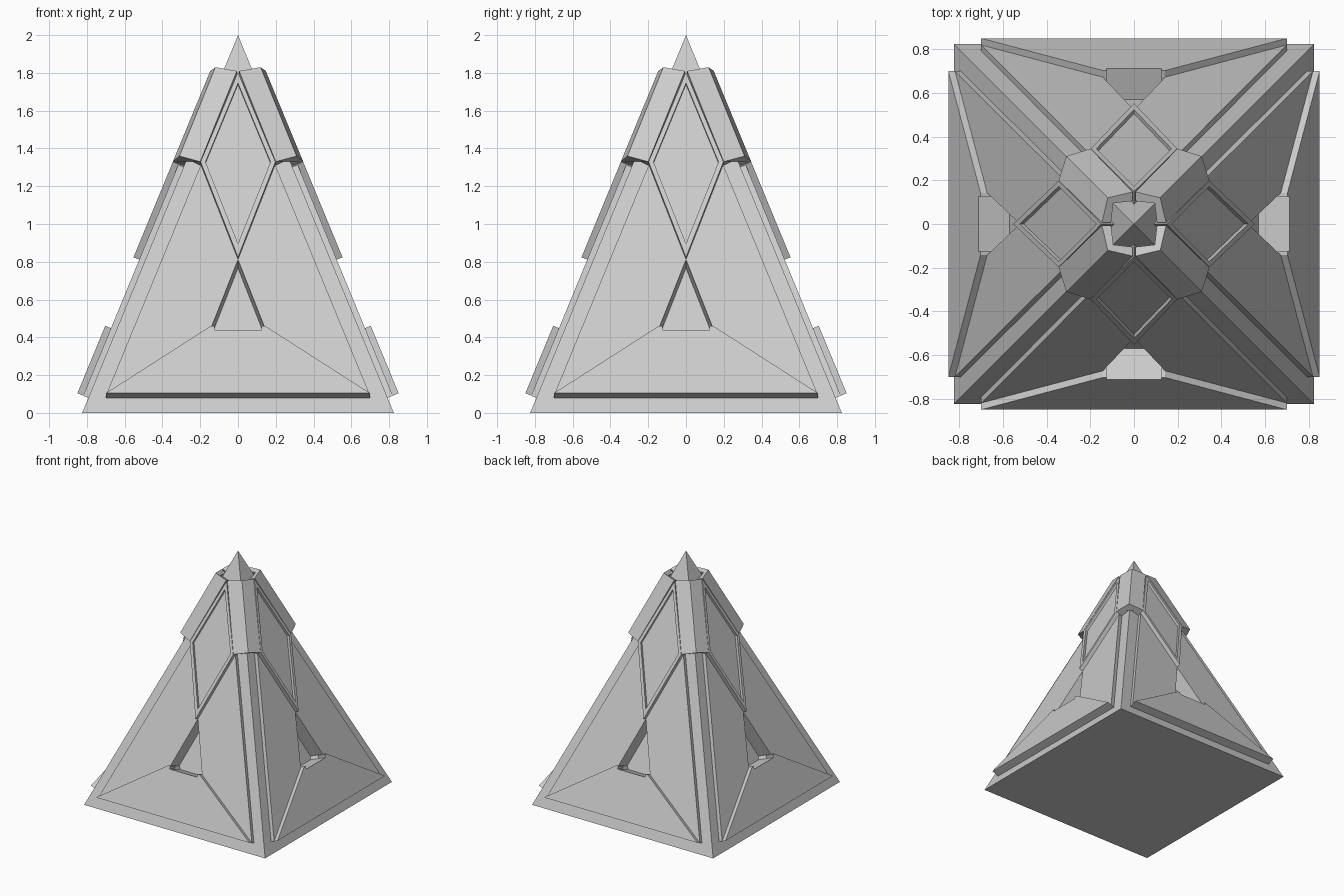
import bpy, bmesh
from math import pi
from mathutils import Matrix, Vector

cube = bpy.data.objects.get("Cube")
if cube:
    bpy.data.objects.remove(cube, do_unlink=True)

HALF, HEIGHT = 0.825, 2.0
SLOPE = HALF / HEIGHT
NORMAL = Vector((0, -1, SLOPE)).normalized()
LOW, HIGH, DEEP = 0.03, 0.063, -0.09      # panel levels measured from the core

stone = bpy.data.materials.new("grey_stone")
stone.use_nodes = True
stone.diffuse_color = (0.6, 0.6, 0.6, 1)
stone.node_tree.nodes["Principled BSDF"].inputs["Base Color"].default_value = (0.6, 0.6, 0.6, 1)


def on_face(outline, level):
    """Lay (across, height) points on the front slope, raised along its normal."""
    return [Vector((u, SLOPE * z - HALF, z)) + NORMAL * level for u, z in outline]


def mirrored(outline):
    return [(-u, z) for u, z in outline]


def loft(bm, rings):
    """Join rings of equal length and close both ends."""
    rows = [[bm.verts.new(p) for p in ring] for ring in rings]
    n = len(rows[0])
    for a, b in zip(rows, rows[1:]):
        for i in range(n):
            j = (i + 1) % n
            bm.faces.new((a[i], a[j], b[j], b[i]))
    bm.faces.new(rows[0][::-1])
    bm.faces.new(rows[-1])


def build(name, solids, turns=4):
    """Make one object holding the lofted solids, repeated around z."""
    bm = bmesh.new()
    for k in range(turns):
        turn = Matrix.Rotation(k * pi / 2, 3, 'Z')
        for rings in solids:
            loft(bm, [[turn @ Vector(p) for p in ring] for ring in rings])
    bmesh.ops.recalc_face_normals(bm, faces=bm.faces)
    mesh = bpy.data.meshes.new(name)
    bm.to_mesh(mesh)
    bm.free()
    mesh.materials.append(stone)
    obj = bpy.data.objects.new(name, mesh)
    bpy.context.collection.objects.link(obj)
    return obj


def slab(outline, bottom, top):
    return [on_face(outline, bottom), on_face(outline, top)]


# Core pyramid
bpy.ops.mesh.primitive_cone_add(vertices=4, radius1=HALF * 2 ** 0.5, depth=HEIGHT,
                                location=(0, 0, HEIGHT / 2), rotation=(0, 0, pi / 4))
core = bpy.context.object
core.name = "core_pyramid"
core.data.materials.append(stone)

# Triangular niche cut into each side of the core
niche = [(0, 0.8), (-0.143, 0.437), (-0.125, 0.415), (0.125, 0.415), (0.143, 0.437)]
cutter = build("niche_cutter", [slab(niche, DEEP, 0.05)])
cutter.hide_render = True
cut = core.modifiers.new("niches", 'BOOLEAN')
cut.operation, cut.solver, cut.object = 'DIFFERENCE', 'EXACT', cutter
bpy.context.view_layer.objects.active = core
bpy.ops.object.modifier_apply(modifier=cut.name)
bpy.data.objects.remove(cutter, do_unlink=True)

# Pair of low side panels on each face
panel = [(0.7, 0.08), (0, 1.78), (0, 0.8), (0.143, 0.437)]
build("side_panels", [slab(panel, -0.005, LOW), slab(mirrored(panel), -0.005, LOW)])

# Raised sill below each niche, notched at the niche corners
sill = [(0.7, 0.08), (0.143, 0.437), (0.125, 0.437), (0.125, 0.415)]
build("sill_plates", [slab(sill + mirrored(sill)[::-1], -0.005, HIGH)])

# Raised diamonds with a shallow sunken field
diamond = [(0, 0.8), (0.198, 1.305), (0, 1.78), (-0.198, 1.305)]
field = [(0, 0.872), (0.172, 1.305), (0, 1.722), (-0.172, 1.305)]
build("diamond_plates", [[on_face(diamond, 0), on_face(diamond, HIGH),
                          on_face(field, HIGH), on_face(field, HIGH - 0.02)]])

# Folded caps over the upper corners, standing free of the core at the top
outer_low = [(0.2, -0.345, 1.33), (0.31, -0.31, 1.36), (0.345, -0.2, 1.33)]
inner_low = [(0.265, -0.19, 1.3), (0.265, -0.265, 1.34), (0.19, -0.265, 1.3)]
outer_top = [(0.006, -0.147, 1.81), (0.12, -0.12, 1.83), (0.147, -0.006, 1.81)]
inner_top = [(0.105, -0.006, 1.79), (0.095, -0.095, 1.81), (0.006, -0.105, 1.79)]
build("corner_caps", [[outer_low + inner_low, outer_top + inner_top]])
